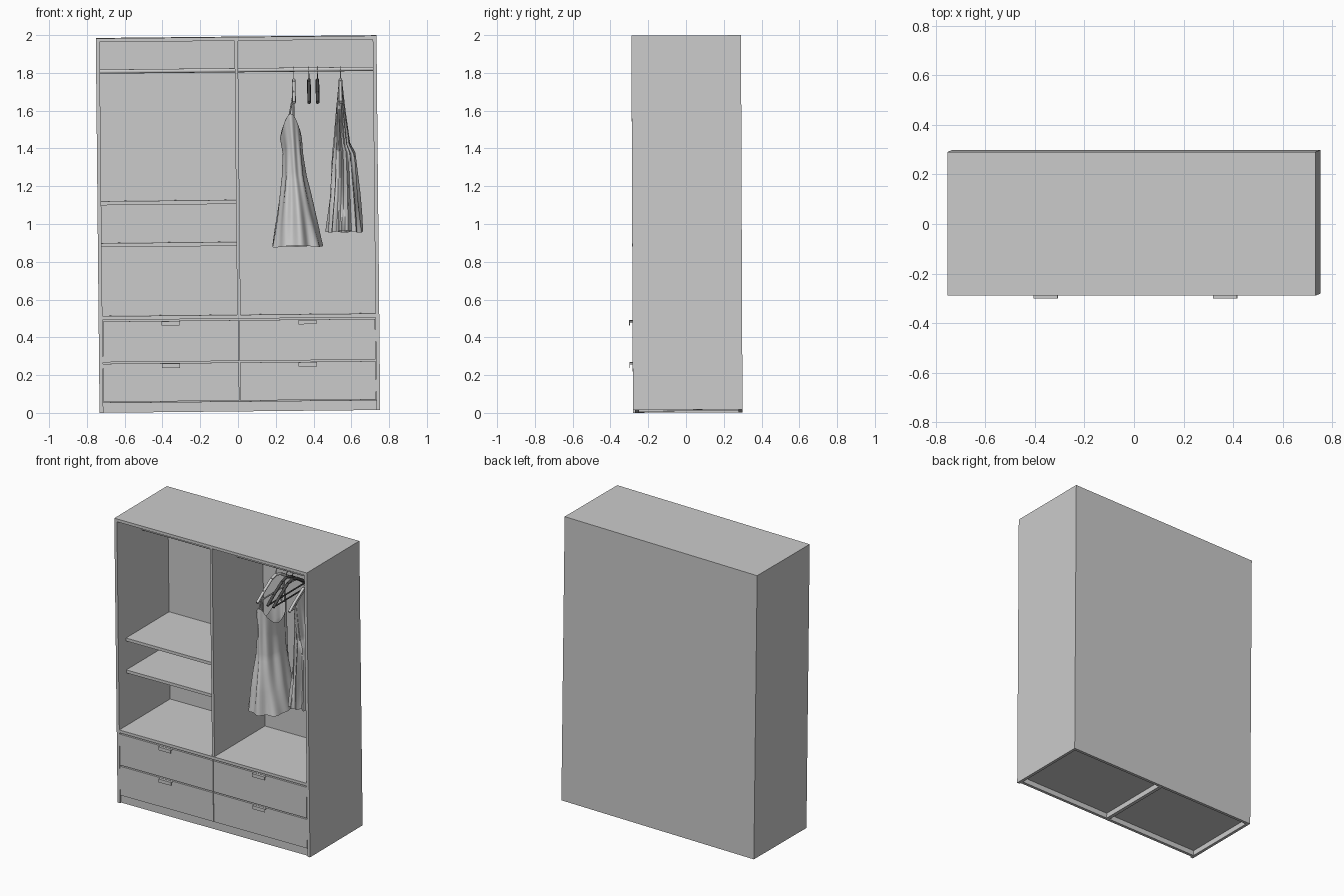
import bpy, bmesh, math
from mathutils import Matrix, Vector

if "Cube" in bpy.data.objects:
    bpy.data.objects.remove(bpy.data.objects["Cube"], do_unlink=True)


def material(name, value):
    m = bpy.data.materials.new(name)
    m.use_nodes = True
    c = (value, value, value, 1)
    m.diffuse_color = c
    m.node_tree.nodes["Principled BSDF"].inputs["Base Color"].default_value = c
    return m


GREY = material("light grey", 0.6)
DARK = material("dark hanger grey", 0.07)

# The whole wardrobe leans very slightly
LEAN = (Matrix.Translation((0, 0, 1)) @ Matrix.Rotation(-0.01, 4, 'Y')
        @ Matrix.Rotation(0.004, 4, 'X') @ Matrix.Translation((0, 0, -1)))


def finish(name, bm, mat, smooth=False):
    bmesh.ops.recalc_face_normals(bm, faces=bm.faces)
    me = bpy.data.meshes.new(name)
    bm.to_mesh(me)
    bm.free()
    me.materials.append(mat)
    ob = bpy.data.objects.new(name, me)
    bpy.context.collection.objects.link(ob)
    ob.matrix_world = LEAN
    if smooth:
        bpy.ops.object.select_all(action='DESELECT')
        bpy.context.view_layer.objects.active = ob
        ob.select_set(True)
        bpy.ops.object.shade_smooth_by_angle(angle=math.radians(50))
    return ob


def add_box(bm, x0, x1, y0, y1, z0, z1):
    m = (Matrix.Translation(((x0 + x1) / 2, (y0 + y1) / 2, (z0 + z1) / 2))
         @ Matrix.Diagonal((x1 - x0, y1 - y0, z1 - z0, 1)))
    bmesh.ops.create_cube(bm, size=1, matrix=m)


def box(name, *dims):
    bm = bmesh.new()
    add_box(bm, *dims)
    return finish(name, bm, GREY)


def add_rod(bm, a, b, r, sides=10):
    a, b = Vector(a), Vector(b)
    d = b - a
    m = Matrix.Translation((a + b) / 2) @ d.to_track_quat('Z', 'Y').to_matrix().to_4x4()
    bmesh.ops.create_cone(bm, cap_ends=True, segments=sides, radius1=r, radius2=r,
                          depth=d.length, matrix=m)


W, F, B = 0.743, -0.285, 0.295      # half width, front, back
Z0, Z1, T = 0.009, 1.991, 0.02      # bottom, top, board thickness
IN = W - T

# Carcass
box("left_side_panel", IN, W, F, B, Z0, Z1)
box("right_side_panel", -W, -IN, F, B, Z0, Z1)
box("top_panel", -IN, IN, F, B - T, Z1 - T, Z1)
box("back_panel", -IN, IN, B - T, B, Z0, Z1)
box("centre_divider", -0.009, 0.009, F + 0.004, B - T, 0.52, Z1 - T)
box("base_shelf", -IN, IN, F, B - T, 0.5, 0.52)
box("bottom_panel", -IN, IN, F + 0.03, B - T, 0.045, 0.062)
box("bottom_rib", -0.012, 0.012, F + 0.02, B - T, Z0, 0.045)
box("plinth", -IN, IN, F + 0.012, F + 0.032, Z0, 0.062)

# Shelves in the right-hand bay
for i, z in enumerate((0.885, 1.107)):
    box("shelf_%d" % (i + 1), -IN, -0.009, -0.2, B - T, z, z + 0.021)

# Drawer fronts with angled lip handles
for side, s in (("left", 1), ("right", -1)):
    for row, z0, z1 in (("lower", 0.066, 0.268), ("upper", 0.276, 0.492)):
        xa, xb = sorted((s * 0.002, s * (IN - 0.002)))
        box(f"{side}_{row}_drawer_front", xa, xb, F, F + 0.02, z0, z1)
        box(f"{side}_{row}_drawer_body", xa + 0.02, xb - 0.02, F + 0.02, B - 0.04,
            z0 + 0.015, z1 - 0.03)
        bm = bmesh.new()
        hx = s * 0.362
        add_box(bm, hx - 0.048, hx + 0.048, F - 0.018, F + 0.001, z1 - 0.007, z1 - 0.002)
        add_box(bm, hx - 0.048, hx + 0.048, F - 0.018, F - 0.014, z1 - 0.025, z1 - 0.002)
        finish(f"{side}_{row}_handle", bm, GREY)

# Hanging rails
for side, a, b in (("right", -IN, -0.009), ("left", 0.009, IN)):
    bm = bmesh.new()
    add_rod(bm, (a, 0, 1.814), (b, 0, 1.814), 0.011, 16)
    finish(side + "_rail", bm, GREY, True)


# Hangers: hook, sloping shoulders and lower bar
def hanger(name, x, mat):
    bm = bmesh.new()
    hook = [(x, 0.017 * math.cos(a), 1.812 + 0.017 * math.sin(a))
            for a in [math.radians(-20 + 25 * i) for i in range(9)]]
    hook = hook[::-1] + [(x, 0.012, 1.795), (x, 0, 1.78), (x, 0, 1.755)]
    for p, q in zip(hook, hook[1:]):
        add_rod(bm, p, q, 0.0025, 6)
    for s in (1, -1):
        arm = [(0, 1.758), (0.05, 1.745), (0.14, 1.69), (0.21, 1.64)]
        for (ya, za), (yb, zb) in zip(arm, arm[1:]):
            add_rod(bm, (x, s * ya, za), (x, s * yb, zb), 0.0095, 8)
    add_rod(bm, (x, -0.2, 1.642), (x, 0.2, 1.642), 0.005, 8)
    finish(name, bm, mat, True)


for i, (x, mat) in enumerate(((0.303, GREY), (0.383, DARK), (0.428, DARK), (0.55, GREY))):
    hanger("hanger_%d" % (i + 1), x, mat)


# Garments: folded cloth lofted through elliptical rings
# ring = (z, centre x, centre y, radius x, radius y, fold depth, end rise)
def garment(name, rings, folds, steps=6, seg=72):
    bm = bmesh.new()
    rows = []
    for k in range((len(rings) - 1) * steps + 1):
        i = min(k // steps, len(rings) - 2)
        f = k / steps - i
        f = f * f * (3 - 2 * f) * 0.5 + f * 0.5
        z, cx, cy, rx, ry, d, rise = [p + (q - p) * f for p, q in zip(rings[i], rings[i + 1])]
        row = []
        for j in range(seg):
            t = 2 * math.pi * j / seg
            r = 1 + d * (math.sin(folds * t + 2 * z) + 0.6 * math.sin((folds // 2 + 2) * t - 9 * z))
            row.append(bm.verts.new((cx + rx * r * math.cos(t), cy + ry * r * math.sin(t),
                                     z + rise * math.sin(t) ** 2 + 0.08 * d * math.sin(3 * t))))
        rows.append(row)
    for a, b in zip(rows, rows[1:]):
        for j in range(seg):
            n = (j + 1) % seg
            bm.faces.new((a[j], a[n], b[n], b[j]))
    finish(name, bm, GREY, True)


garment("long_dress", [
    (1.45, 0.285, -0.03, 0.058, 0.14, 0.02, 0.13),
    (1.37, 0.295, -0.04, 0.052, 0.14, 0.04, 0.05),
    (1.25, 0.300, -0.05, 0.062, 0.14, 0.06, 0),
    (1.05, 0.308, -0.07, 0.098, 0.16, 0.06, 0),
    (0.88, 0.315, -0.08, 0.132, 0.175, 0.06, 0)], 9)
garment("pleated_dress", [
    (1.74, 0.55, 0, 0.010, 0.15, 0.02, -0.09),
    (1.62, 0.55, 0, 0.022, 0.15, 0.04, -0.03),
    (1.42, 0.555, 0, 0.042, 0.14, 0.07, 0),
    (1.37, 0.565, 0, 0.058, 0.15, 0.07, 0),
    (1.15, 0.567, 0, 0.075, 0.17, 0.08, 0),
    (0.955, 0.565, 0, 0.093, 0.19, 0.08, 0)], 14)

# Shoulder straps of the long dress
bm = bmesh.new()
for y in (-0.155, 0.1):
    for x in (0.27, 0.298):
        add_rod(bm, (x, y, 1.53), (0.303, y * 0.9, 1.70), 0.005, 6)
finish("dress_straps", bm, GREY, True)
